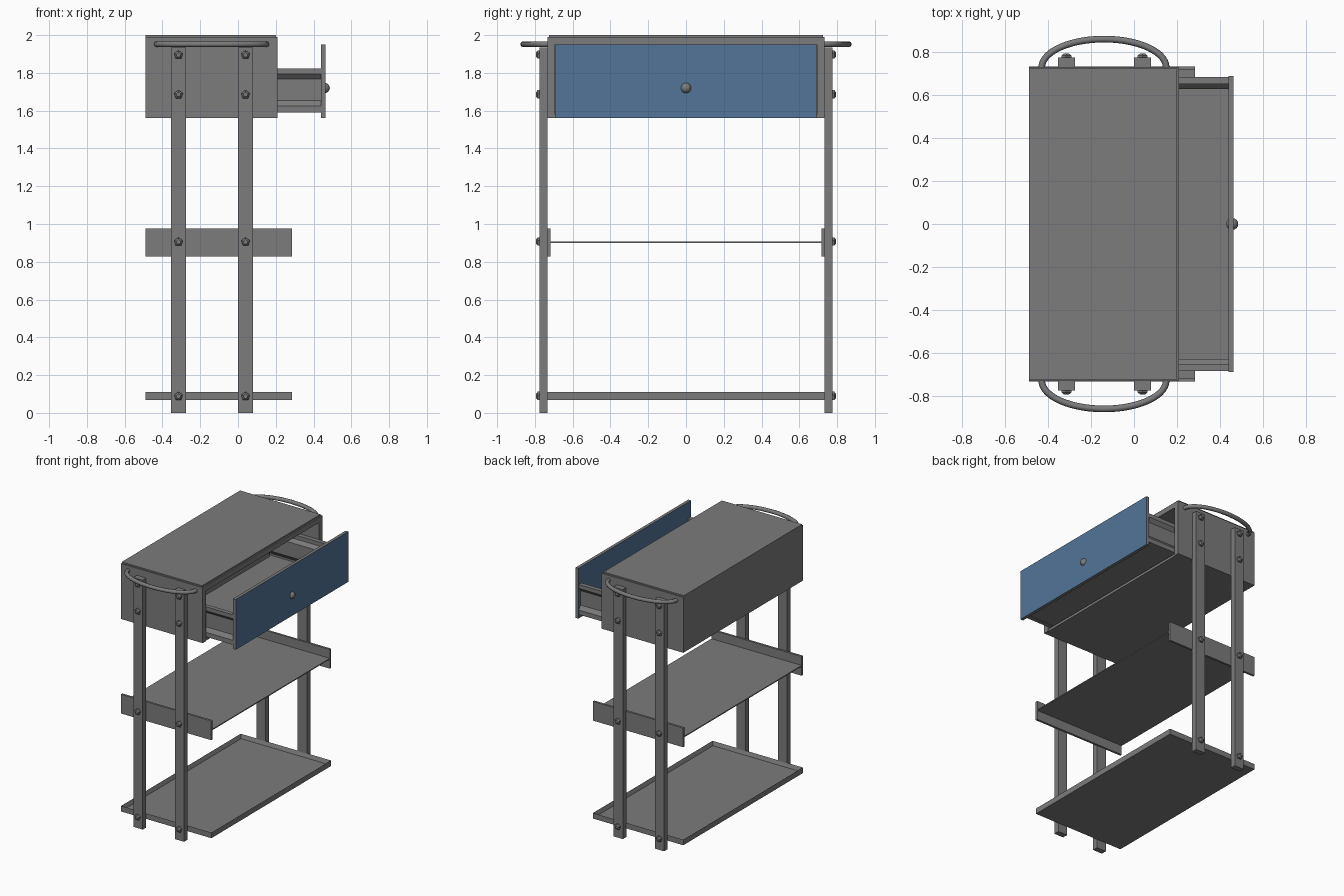
import bpy, bmesh, math
from mathutils import Matrix

if "Cube" in bpy.data.objects:
    bpy.data.objects.remove(bpy.data.objects["Cube"])


def material(name, rgb):
    m = bpy.data.materials.new(name)
    m.diffuse_color = (*rgb, 1)
    m.use_nodes = True
    m.node_tree.nodes["Principled BSDF"].inputs["Base Color"].default_value = m.diffuse_color
    return m


GREY = material("grey metal", (0.2, 0.2, 0.2))
BLUE = material("blue panel", (0.085, 0.178, 0.31))


def finish(name, bm, smooth=False):
    me = bpy.data.meshes.new(name)
    bmesh.ops.recalc_face_normals(bm, faces=bm.faces)
    for f in bm.faces:
        f.smooth = smooth
    bm.to_mesh(me)
    bm.free()
    ob = bpy.data.objects.new(name, me)
    me.materials.append(GREY)
    bpy.context.collection.objects.link(ob)
    return ob


def add_box(bm, x0, x1, y0, y1, z0, z1):
    mat = Matrix.Translation(((x0 + x1) / 2, (y0 + y1) / 2, (z0 + z1) / 2))
    bmesh.ops.create_cube(bm, size=1, matrix=mat @ Matrix.Diagonal((x1 - x0, y1 - y0, z1 - z0, 1)))


def boxes(name, *dims):
    bm = bmesh.new()
    for d in dims:
        add_box(bm, *d)
    return finish(name, bm)


def hollow(name, dims, side, thick):
    """Box with one open side: the open face is inset and pushed inward."""
    bm = bmesh.new()
    add_box(bm, *dims)
    bm.normal_update()
    face = max(bm.faces, key=lambda f: f.normal[side[0]])
    bmesh.ops.inset_region(bm, faces=[face], thickness=thick)
    bmesh.ops.translate(bm, verts=face.verts, vec=[-side[1] if i == side[0] else 0 for i in range(3)])
    return finish(name, bm)


X0, X1 = -0.49, 0.285

# Cabinet shell, open towards +x, with a thin cover plate
boxes("cabinet",
      (X0, 0.21, -0.733, -0.693, 1.56, 1.99), (X0, 0.21, 0.693, 0.733, 1.56, 1.99),
      (X0, 0.21, -0.693, 0.693, 1.95, 1.99), (X0, 0.205, -0.693, 0.693, 1.56, 1.58),
      (X0, X0 + 0.04, -0.693, 0.693, 1.58, 1.95))
boxes("cabinet_cover", (X0, 0.20, -0.725, 0.725, 1.99, 2.0))

# Drawer: grooved side walls, floor, back, front panel and knob
outer = [(0.686, 1.823), (0.686, 1.793), (0.663, 1.767), (0.663, 1.655), (0.686, 1.625), (0.686, 1.59)]
for s, label in ((-1, "left"), (1, "right")):
    bm = bmesh.new()
    ring = outer + [(y - 0.034, z) for y, z in reversed(outer)]
    f = bm.faces.new([bm.verts.new((-0.2, s * y, z)) for y, z in ring])
    ext = bmesh.ops.extrude_face_region(bm, geom=[f])["geom"]
    bmesh.ops.translate(bm, vec=(0.64, 0, 0), verts=[v for v in ext if isinstance(v, bmesh.types.BMVert)])
    finish("drawer_side_" + label, bm)
boxes("drawer_floor", (-0.2, 0.44, -0.655, 0.655, 1.592, 1.61))
boxes("drawer_back", (-0.2, -0.17, -0.63, 0.63, 1.61, 1.823))
panel = boxes("drawer_front", (0.44, 0.464, -0.69, 0.69, 1.56, 1.95))
panel.data.materials.append(BLUE)
for p in panel.data.polygons:
    p.material_index = int(abs(p.normal.x) > 0.5)
bm = bmesh.new()
bmesh.ops.create_uvsphere(bm, u_segments=16, v_segments=10, radius=0.028,
                          matrix=Matrix.Translation((0.458, 0, 1.72)))
finish("drawer_knob", bm, True)

# Middle shelf with raised end plates
boxes("middle_shelf", (X0, X1, -0.72, 0.72, 0.9, 0.908))
# Bottom tray with a rim all round
hollow("bottom_tray", (X0, X1, -0.733, 0.733, 0.067, 0.11), (2, 0.03), 0.018)

LEGS = (-0.315, 0.04)
for s, label in ((-1, "left"), (1, "right")):
    lo, hi = sorted((s * 0.718, s * 0.735))
    boxes("shelf_end_" + label, (X0, X1, lo, hi, 0.828, 0.977))
    lo, hi = sorted((s * 0.732, s * 0.775))
    for i, x in enumerate(LEGS):
        # Legs
        boxes(f"leg_{label}_{i + 1}", (x - 0.04, x + 0.04, lo, hi, 0, 1.935))
        # Five-sided bolt heads with a tapered cap
        bm = bmesh.new()
        for z in (0.088, 0.905, 1.685, 1.895):
            rings = []
            for r, y in ((0.024, 0.772), (0.024, 0.785), (0.013, 0.794)):
                rings.append([bm.verts.new((x + r * math.sin(a * math.tau / 5), s * y,
                                            z + r * math.cos(a * math.tau / 5))) for a in range(5)])
            for a, b in zip(rings, rings[1:]):
                for k in range(5):
                    bm.faces.new((a[k], a[k - 1], b[k - 1], b[k]))
            bm.faces.new(rings[-1])
            bm.faces.new(rings[0])
        finish(f"bolts_{label}_{i + 1}", bm)

    # Curved tube handle
    cu = bpy.data.curves.new("handle_" + label, "CURVE")
    cu.dimensions = "3D"
    cu.bevel_depth = 0.0155
    cu.bevel_resolution = 2
    cu.use_fill_caps = True
    sp = cu.splines.new("POLY")
    n = 28
    sp.points.add(n)
    for k in range(n + 1):
        a = math.pi * k / n
        sp.points[k].co = (-0.14 - 0.29 * math.cos(a), s * (0.73 + 0.132 * math.sin(a)), 1.952, 1)
    cu.materials.append(GREY)
    ob = bpy.data.objects.new("handle_" + label, cu)
    bpy.context.collection.objects.link(ob)
